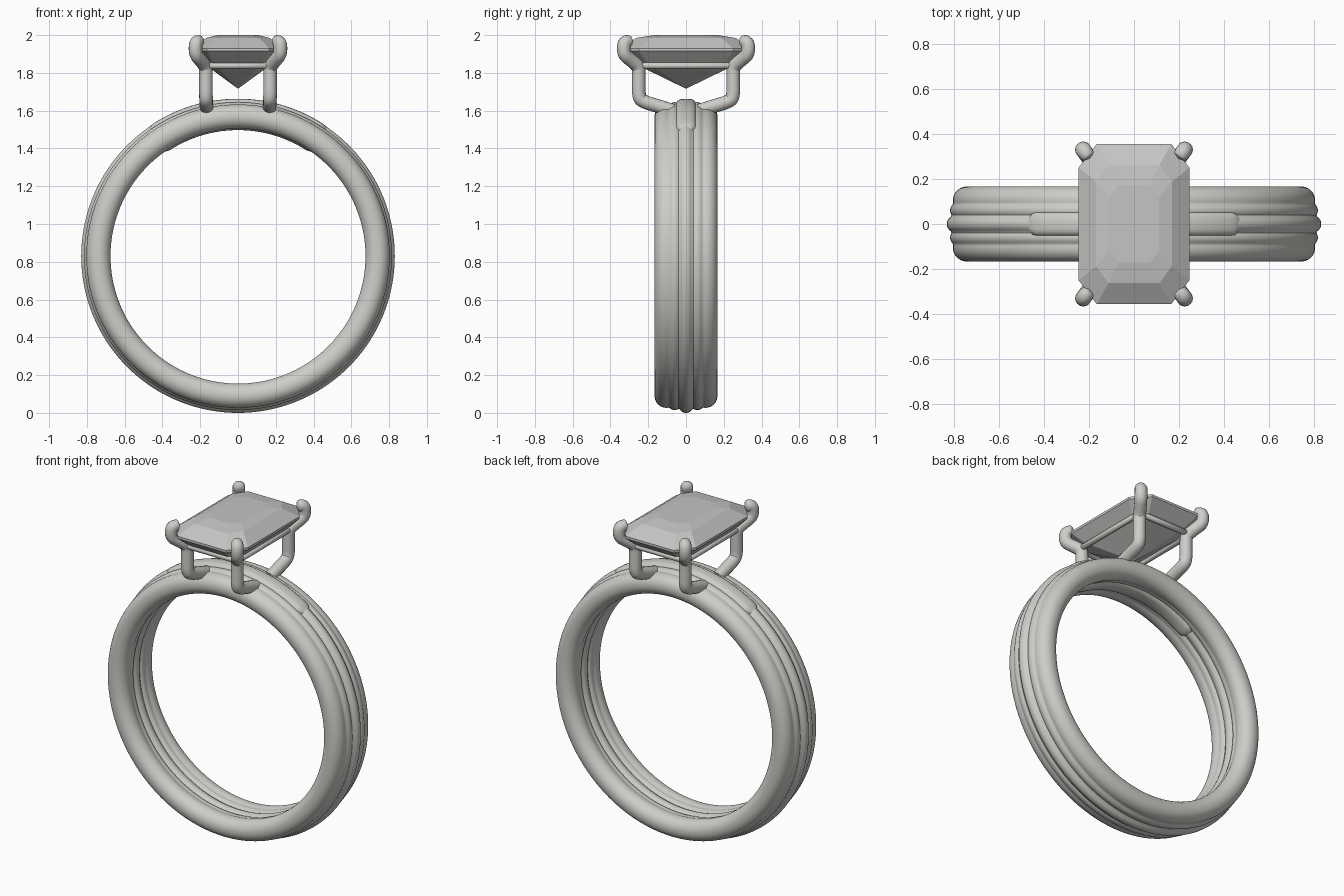
import bpy, bmesh, math
from mathutils import Vector

cube = bpy.data.objects.get("Cube")
if cube:
    bpy.data.objects.remove(cube, do_unlink=True)

CENTRE = Vector((0, 0, 0.83))


def material(name, rgb):
    m = bpy.data.materials.new(name)
    m.use_nodes = True
    m.diffuse_color = (*rgb, 1)
    m.node_tree.nodes["Principled BSDF"].inputs["Base Color"].default_value = (*rgb, 1)
    return m


metal = material("polished metal", (0.62, 0.61, 0.58))
stone = material("grey stone", (0.56, 0.555, 0.55))


def finish(bm, name, mat, smooth=True):
    bmesh.ops.recalc_face_normals(bm, faces=bm.faces)
    mesh = bpy.data.meshes.new(name)
    bm.to_mesh(mesh)
    bm.free()
    mesh.materials.append(mat)
    obj = bpy.data.objects.new(name, mesh)
    bpy.context.collection.objects.link(obj)
    if smooth:
        select(obj)
        bpy.ops.object.shade_smooth_by_angle(angle=math.radians(40))
    return obj


def select(obj):
    bpy.ops.object.select_all(action='DESELECT')
    obj.select_set(True)
    bpy.context.view_layer.objects.active = obj


def bridge(bm, rings, closed):
    """Join consecutive vertex rings with quads."""
    n = len(rings[0])
    for k in range(len(rings) if closed else len(rings) - 1):
        a, b = rings[k], rings[(k + 1) % len(rings)]
        for i in range(n):
            j = (i + 1) % n
            bm.faces.new((a[i], a[j], b[j], b[i]))


def at_angle(a, y, r):
    return CENTRE + Vector((r * math.sin(a), y, r * math.cos(a)))


# Ribbed band: five rounded ribs revolved around the finger axis
# each rib: y position, rounding radius, inner radius, outer radius
ribs = [(0, 0.038, 0.682, 0.83)]
for s in (-1, 1):
    ribs += [(s * 0.06, 0.036, 0.682, 0.815), (s * 0.104, 0.062, 0.675, 0.803)]


def rib_profile(steps=64):
    outer, inner = [], []
    for i in range(steps + 1):
        y = -0.166 * math.cos(math.pi * i / steps)
        hits = [(ro - r + math.sqrt(max(0, r * r - (y - c) ** 2)),
                 ri + r - math.sqrt(max(0, r * r - (y - c) ** 2)))
                for c, r, ri, ro in ribs if abs(y - c) <= r + 1e-6]
        outer.append((y, max(h[0] for h in hits)))
        inner.append((y, min(h[1] for h in hits)))
    return outer + inner[::-1]


bm = bmesh.new()
profile = rib_profile()
N = 144
bridge(bm, [[bm.verts.new(at_angle(2 * math.pi * k / N, y, r)) for y, r in profile]
            for k in range(N)], True)
finish(bm, "ribbed_band", metal)

# Smooth plate inlaid along the top of the band, narrowing at its ends
bm = bmesh.new()
rings = []
SPAN, STEPS = math.radians(35), 48
for k in range(STEPS + 1):
    a = SPAN * (2 * k / STEPS - 1)
    end = max(0, (abs(a) / SPAN - 0.93) / 0.07)
    half = 0.06 - 0.025 * end ** 2
    thick = 0.083 - 0.008 * end ** 2
    ring = []
    for i in range(32):
        t = 2 * math.pi * i / 32
        c, s = math.cos(t), math.sin(t)
        ring.append(bm.verts.new(at_angle(a, half * math.copysign(abs(c) ** 0.6, c),
                                          0.75 + thick * math.copysign(abs(s) ** 0.6, s))))
    rings.append(ring)
bridge(bm, rings, False)
bm.faces.new(rings[0])
bm.faces.new(rings[-1])
finish(bm, "top_plate", metal)


# Wire parts: swept round curves converted to meshes
def wire(name, points, radius, cyclic=False, order=3):
    curve = bpy.data.curves.new(name, 'CURVE')
    curve.dimensions = '3D'
    curve.bevel_depth = radius
    curve.bevel_resolution = 6
    curve.use_fill_caps = True
    sp = curve.splines.new('NURBS' if order > 2 else 'POLY')
    sp.points.add(len(points) - 1)
    for p, (x, y, z, scale) in zip(sp.points, points):
        p.co = (x, y, z, 1)
        p.radius = scale
    sp.use_cyclic_u = cyclic
    if order > 2:
        sp.order_u = order
        sp.use_endpoint_u = True
        sp.resolution_u = 8
    curve.materials.append(metal)
    obj = bpy.data.objects.new(name, curve)
    bpy.context.collection.objects.link(obj)
    select(obj)
    bpy.ops.object.convert(target='MESH')
    bpy.ops.object.shade_smooth_by_angle(angle=math.radians(60))


# Four prongs: foot on the band, upright leg, flared claw with rounded tip
prong = [(0.165, 0.07, 1.60, 1), (0.167, 0.14, 1.622, 1), (0.168, 0.235, 1.65, 1),
         (0.17, 0.25, 1.68, 1), (0.17, 0.25, 1.74, 1), (0.17, 0.25, 1.80, 1),
         (0.172, 0.252, 1.835, 1), (0.20, 0.295, 1.87, 1), (0.222, 0.325, 1.895, 1),
         (0.226, 0.331, 1.93, 1), (0.222, 0.326, 1.96, 1), (0.208, 0.306, 1.968, 0.95),
         (0.200, 0.295, 1.969, 0.75), (0.196, 0.290, 1.969, 0.05)]
for sx, side in ((1, "left"), (-1, "right")):
    for sy, end in ((-1, "front"), (1, "back")):
        wire(f"{end}_{side}_prong", [(sx * x, sy * y, z, w) for x, y, z, w in prong], 0.036)


def octagon(hx, hy, cx, cy):
    """Rectangle outline with cut corners."""
    return [(hx, -hy + cy), (hx, hy - cy), (hx - cx, hy), (-hx + cx, hy),
            (-hx, hy - cy), (-hx, -hy + cy), (-hx + cx, -hy), (hx - cx, -hy)]


# Thin rail joining the prongs under the stone
wire("support_rail", [(x, y, 1.838, 1) for x, y in octagon(0.185, 0.268, 0.04, 0.05)],
     0.017, True, 2)

# Step-cut stone: stacked cut-corner outlines closing to a point below
bm = bmesh.new()
levels = [(0.11, 0.17, 0.04, 0.05, 2.0), (0.168, 0.262, 0.055, 0.075, 1.985),
          (0.245, 0.355, 0.08, 0.105, 1.93), (0.245, 0.355, 0.08, 0.105, 1.915),
          (0.19, 0.285, 0.06, 0.08, 1.855)]
rings = [[bm.verts.new((x, y, z)) for x, y in octagon(hx, hy, cx, cy)]
         for hx, hy, cx, cy, z in levels]
bridge(bm, rings, False)
bm.faces.new(rings[0])
tip = bm.verts.new((0, 0, 1.716))
for i in range(8):
    bm.faces.new((rings[-1][i], rings[-1][(i + 1) % 8], tip))
finish(bm, "cut_stone", stone, smooth=False)
